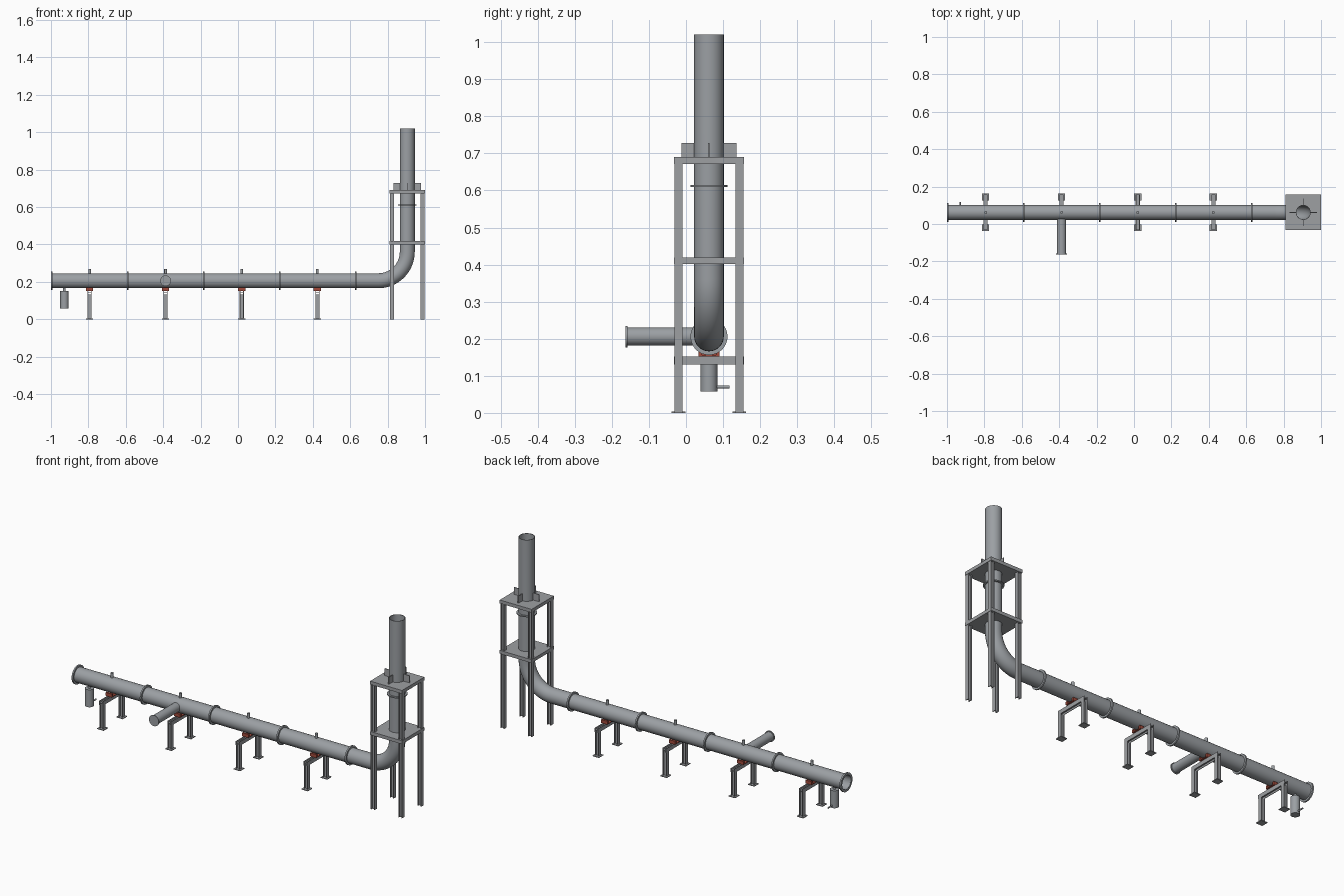
import bpy, bmesh, math
from mathutils import Vector

if "Cube" in bpy.data.objects:
    bpy.data.objects.remove(bpy.data.objects["Cube"])

PY, PZ, R = 0.062, 0.206, 0.04      # pipe axis and radius
TX = 0.905                          # riser axis
BEND = 0.155                        # elbow radius
SUPPORTS = (-0.793, -0.387, 0.02, 0.424)


def material(name, rgb):
    m = bpy.data.materials.new(name)
    m.diffuse_color = (*rgb, 1)
    m.use_nodes = True
    m.node_tree.nodes["Principled BSDF"].inputs["Base Color"].default_value = m.diffuse_color
    return m


PIPE = material("pipe grey", (0.33, 0.35, 0.37))
STEEL = material("steel grey", (0.34, 0.35, 0.365))
RED = material("saddle red", (0.36, 0.07, 0.045))


def finish(name, bm, mat, smooth=False):
    bmesh.ops.recalc_face_normals(bm, faces=bm.faces)
    me = bpy.data.meshes.new(name)
    bm.to_mesh(me)
    bm.free()
    me.materials.append(mat)
    ob = bpy.data.objects.new(name, me)
    bpy.context.collection.objects.link(ob)
    if smooth:
        bpy.ops.object.select_all(action='DESELECT')
        ob.select_set(True)
        bpy.context.view_layer.objects.active = ob
        bpy.ops.object.shade_smooth_by_angle(angle=math.radians(35))
    return ob


def box(name, lo, hi, mat=STEEL):
    bm = bmesh.new()
    bmesh.ops.create_cube(bm, size=1)
    for v in bm.verts:
        v.co = Vector([(a + b) / 2 + c * (b - a) for a, b, c in zip(lo, hi, v.co)])
    return finish(name, bm, mat)


def tube(name, frames, r, inner=0, mat=PIPE, n=32):
    """Sweep a ring along (centre, direction) frames; hollow if inner > 0."""
    bm = bmesh.new()
    path = [(f, r) for f in frames]
    if inner:
        path += [(f, inner) for f in reversed(frames)]
    rings = []
    for (c, d), rad in path:
        d = Vector(d).normalized()
        u = Vector((0, 1, 0)) if abs(d.y) < 0.5 else Vector((1, 0, 0))
        w = d.cross(u)
        rings.append([bm.verts.new(Vector(c) + rad * (u * math.cos(t) + w * math.sin(t)))
                      for t in (2 * math.pi * i / n for i in range(n))])
    pairs = list(zip(rings, rings[1:]))
    if inner:
        pairs.append((rings[-1], rings[0]))
    else:
        bm.faces.new(rings[0])
        bm.faces.new(rings[-1])
    for a, b in pairs:
        for i in range(n):
            j = (i + 1) % n
            bm.faces.new((a[i], a[j], b[j], b[i]))
    return finish(name, bm, mat, True)


def straight(name, a, b, r, inner=0, mat=PIPE, n=32):
    d = Vector(b) - Vector(a)
    return tube(name, [(a, d), (b, d)], r, inner, mat, n)


def h_beam(name, x, v, start, end, vertical, w=0.0215, t=0.003):
    """H section with flanges facing x, running along z or along y."""
    h, g = w / 2, w / 2 - t
    sec = [(-h, -h), (-g, -h), (-g, -t / 2), (g, -t / 2), (g, -h), (h, -h),
           (h, h), (g, h), (g, t / 2), (-g, t / 2), (-g, h), (-h, h)]
    bm = bmesh.new()
    ends = []
    for e in (start, end):
        ends.append([bm.verts.new((x + p, v + q, e) if vertical else (x + p, e, v + q))
                     for p, q in sec])
        bm.faces.new(ends[-1])
    for i in range(12):
        j = (i + 1) % 12
        bm.faces.new((ends[0][i], ends[0][j], ends[1][j], ends[1][i]))
    return finish(name, bm, STEEL)


# Main pipe: horizontal run, elbow and open riser in one sweep
frames = [((-0.998, PY, PZ), (1, 0, 0))]
for i in range(17):
    a = math.pi / 2 * i / 16
    frames.append(((TX - BEND + BEND * math.sin(a), PY, PZ + BEND - BEND * math.cos(a)),
                   (math.cos(a), 0, math.sin(a))))
frames.append(((TX, PY, 1.02), (0, 0, 1)))
tube("main_pipe", frames, R, 0.037)

# Flange rings
for i, x in enumerate((-0.996, -0.59, -0.183, 0.223, 0.63)):
    straight(f"pipe_flange_{i}", (x - 0.004, PY, PZ), (x + 0.004, PY, PZ), 0.05, 0.0375)
straight("riser_flange", (TX, PY, 0.609), (TX, PY, 0.615), 0.05, 0.0375)

# Side branch with end flange
bx = SUPPORTS[1]
straight("branch_pipe", (bx, PY - 0.035, PZ), (bx, -0.16, PZ), 0.0245)
straight("branch_flange", (bx, -0.158, PZ), (bx, -0.163, PZ), 0.029)

# Drain pot under the left end
dx = -0.928
straight("drain_neck", (dx, PY, 0.15), (dx, PY, 0.17), 0.007, n=16)
straight("drain_pot", (dx, PY, 0.058), (dx, PY, 0.152), 0.0225)
straight("drain_outlet", (dx, PY + 0.02, 0.07), (dx, 0.117, 0.07), 0.004, n=12)

# Pipe supports
for i, x in enumerate(SUPPORTS):
    straight(f"top_nozzle_{i}", (x, PY, PZ + 0.037), (x, PY, 0.27), 0.0075, n=16)
    h_beam(f"support_beam_{i}", x, 0.1415, PY - 0.095, PY + 0.095, False)
    for s in (-1, 1):
        y = PY + s * 0.082
        h_beam(f"support_leg_{i}", x, y, 0, 0.132, True)
        box(f"support_foot_{i}", (x - 0.019, y - 0.0185, 0), (x + 0.019, y + 0.0185, 0.004))
        # Red cradle cheeks
        yc = PY + s * 0.0235
        box(f"saddle_cheek_{i}", (x - 0.019, yc - 0.005, 0.152), (x + 0.019, yc + 0.005, 0.17), RED)
    box(f"saddle_base_{i}", (x - 0.019, PY - 0.027, 0.152), (x + 0.019, PY + 0.027, 0.156), RED)
    box(f"saddle_web_{i}", (x - 0.003, PY - 0.02, 0.155), (x + 0.003, PY + 0.02, 0.17), RED)

# Riser tower: four legs and two decks, each deck pierced by the pipe
for sx in (-1, 1):
    for sy in (-1, 1):
        h_beam("tower_leg", TX + sx * 0.082, PY + sy * 0.082, 0, 0.675, True)


def deck(name, z0, z1, half=0.095, n=32):
    """Square plate with a round hole, made from matched square and round loops."""
    bm = bmesh.new()
    loops = []
    for z, hole in ((z0, False), (z1, False), (z1, True), (z0, True)):
        loop = []
        for i in range(n):
            a = math.pi / 4 + 2 * math.pi * i / n
            c, s = math.cos(a), math.sin(a)
            k = 0.0395 if hole else half / max(abs(c), abs(s))
            loop.append(bm.verts.new((TX + k * c, PY + k * s, z)))
        loops.append(loop)
    for q in range(4):
        a, b = loops[q], loops[(q + 1) % 4]
        for i in range(n):
            j = (i + 1) % n
            bm.faces.new((a[i], a[j], b[j], b[i]))
    return finish(name, bm, STEEL)


deck("middle_deck", 0.401, 0.419)
deck("top_deck", 0.672, 0.69)

# Guide fins on the top deck
for s in (-1, 1):
    a, b = sorted((s * 0.038, s * 0.074))
    box("guide_fin_x", (TX + a, PY - 0.002, 0.69), (TX + b, PY + 0.002, 0.728))
    box("guide_fin_y", (TX - 0.002, PY + a, 0.69), (TX + 0.002, PY + b, 0.728))
